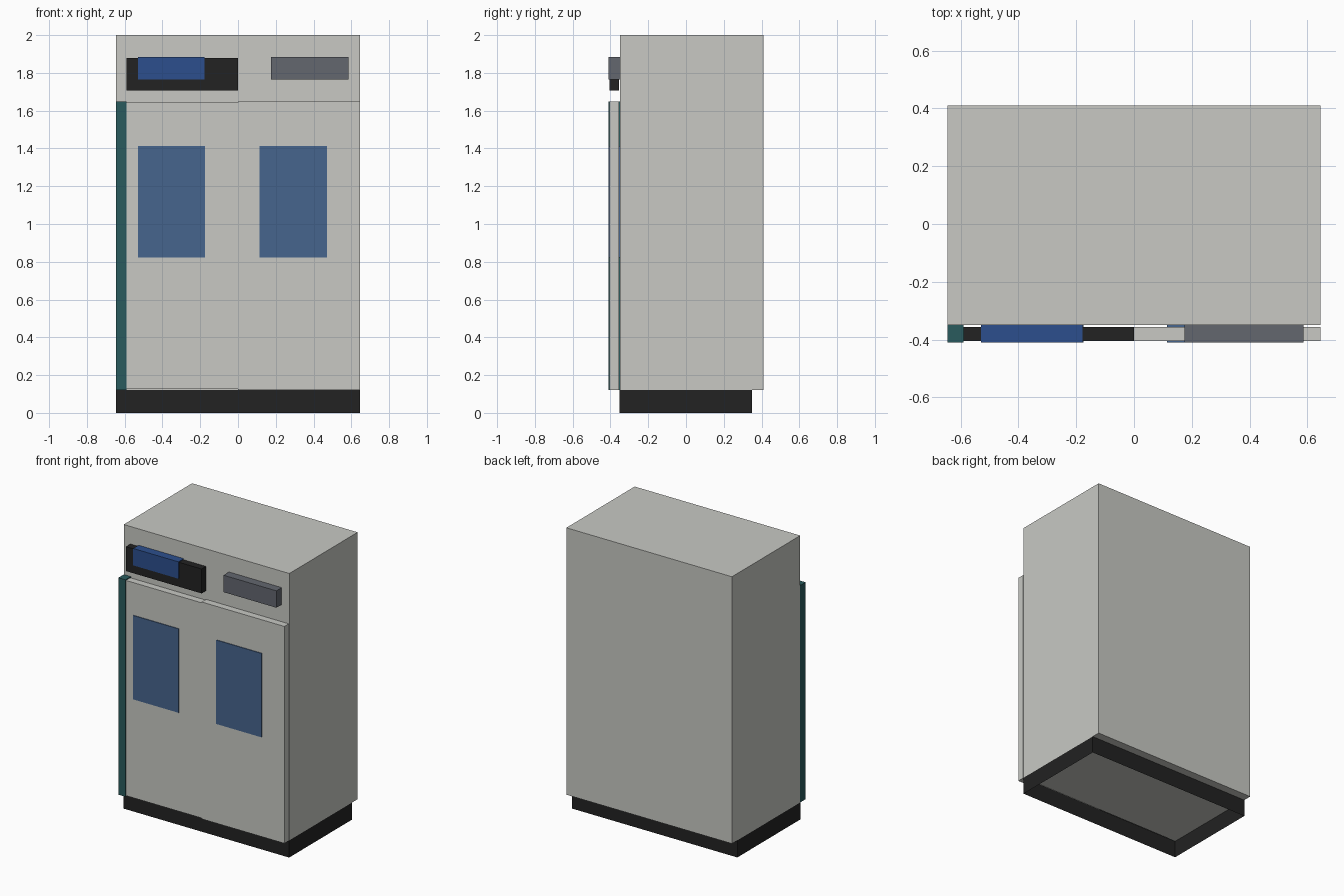
import bpy, bmesh

if "Cube" in bpy.data.objects:
    bpy.data.objects.remove(bpy.data.objects["Cube"])


def material(name, r, g, b):
    """Flat colour given as 0-255 display values, stored as linear."""
    def lin(c):
        c /= 255
        return c / 12.92 if c <= 0.04045 else ((c + 0.055) / 1.055) ** 2.4
    m = bpy.data.materials.new(name)
    m.diffuse_color = (lin(r), lin(g), lin(b), 1)
    m.use_nodes = True
    m.node_tree.nodes["Principled BSDF"].inputs["Base Color"].default_value = m.diffuse_color
    return m


def box(name, mat, x, y, z, open_ends=False):
    """Box from (min, max) ranges; open_ends leaves out top and bottom."""
    bm = bmesh.new()
    bmesh.ops.create_cube(bm, size=1)
    for v in bm.verts:
        v.co = [r[0] if c < 0 else r[1] for c, r in zip(v.co, (x, y, z))]
    bm.normal_update()
    if open_ends:
        ends = [f for f in bm.faces if abs(f.normal.z) > 0.9]
        bmesh.ops.delete(bm, geom=ends, context='FACES_ONLY')
    me = bpy.data.meshes.new(name)
    bm.to_mesh(me)
    bm.free()
    me.materials.append(mat)
    ob = bpy.data.objects.new(name, me)
    bpy.context.collection.objects.link(ob)
    return ob


light_grey = material("light_grey", 200, 201, 196)
black = material("black", 34, 34, 34)
teal = material("teal", 41, 91, 93)
blue = material("blue", 44, 79, 141)
slate_blue = material("slate_blue", 70, 101, 141)
mid_grey = material("mid_grey", 99, 103, 111)

W = 0.645            # half width
BACK, FACE = 0.41, -0.35
DOOR = (-0.405, -0.356)
TRIM = (-0.41, FACE)

# cabinet on a hollow plinth that is open underneath
box("cabinet", light_grey, (-W, W), (FACE, BACK), (0.12, 2.0))
box("plinth", black, (-W, W), (-0.352, 0.35), (0, 0.12), open_ends=True)

# two doors and the coloured edge strip
box("left_door", light_grey, (-0.59, 0), DOOR, (0.126, 1.642))
box("right_door", light_grey, (0, W), DOOR, (0.12, 1.648))
box("edge_strip", teal, (-W, -0.59), TRIM, (0.12, 1.648))

# door panels
for side, x0 in (("left", -0.53), ("right", 0.115)):
    box(side + "_door_panel", slate_blue, (x0, x0 + 0.355), TRIM, (0.822, 1.413))

# control panel, display and vent cover above the doors
box("control_panel", black, (-0.59, 0), DOOR, (1.708, 1.88))
box("display", blue, (-0.53, -0.178), TRIM, (1.766, 1.885))
box("vent_cover", mid_grey, (0.175, 0.586), TRIM, (1.766, 1.885))
